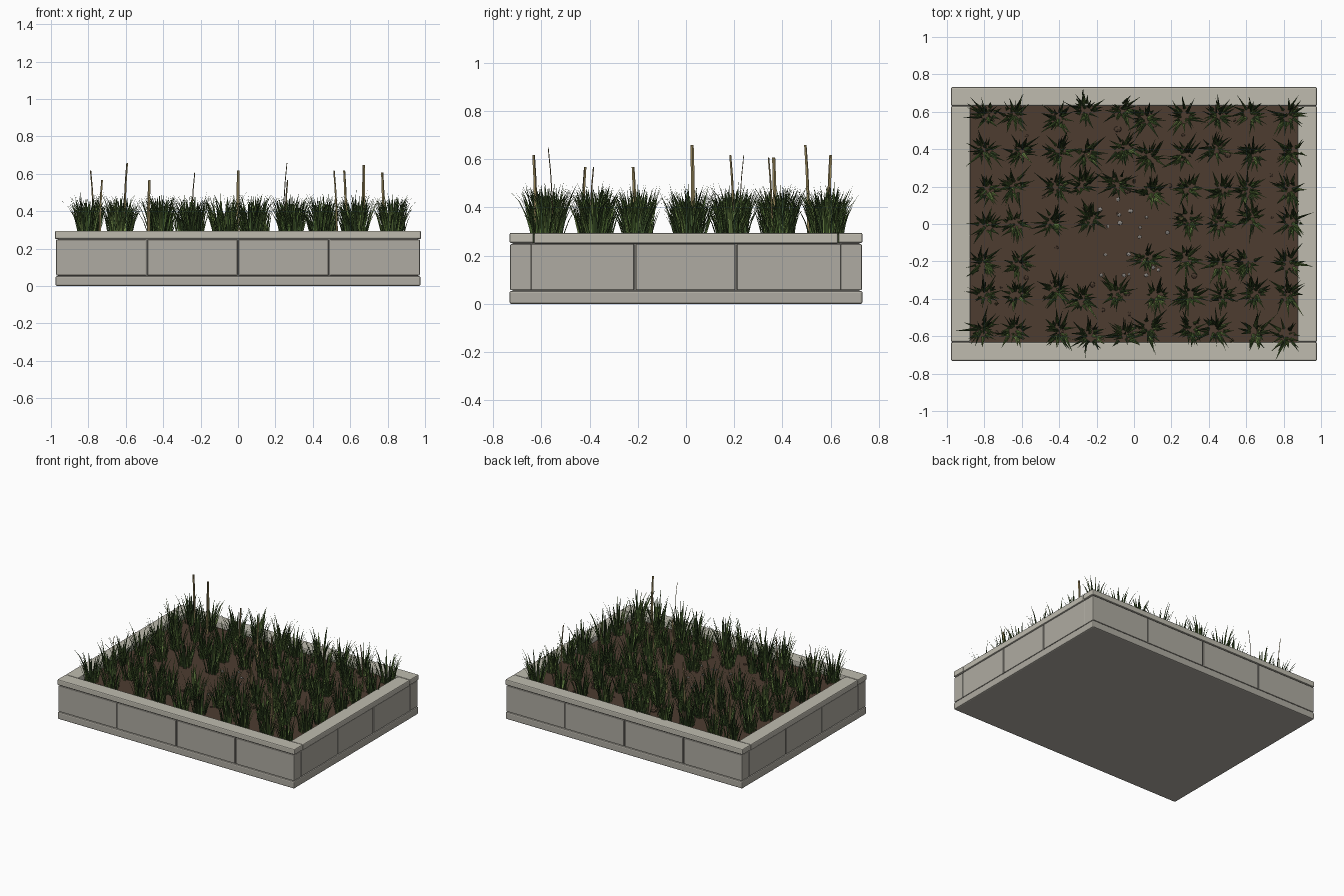
import bpy, bmesh, math, random
from mathutils import Vector

if "Cube" in bpy.data.objects:
    bpy.data.objects.remove(bpy.data.objects["Cube"])

random.seed(7)
SOIL_Z = 0.255


def material(name, r, g, b):
    m = bpy.data.materials.new(name)
    m.diffuse_color = (r, g, b, 1)
    m.use_nodes = True
    m.node_tree.nodes["Principled BSDF"].inputs["Base Color"].default_value = m.diffuse_color
    return m


COPING = material("pale_stone", 0.52, 0.50, 0.43)
STONE = material("stone", 0.43, 0.41, 0.36)
JOINT = material("dark_joint", 0.16, 0.155, 0.14)
SOIL = material("soil", 0.075, 0.046, 0.03)
PEBBLE = material("pebble", 0.30, 0.28, 0.26)
GREENS = [material("dark_grass", 0.04, 0.075, 0.022),
          material("mid_grass", 0.075, 0.14, 0.032),
          material("light_grass", 0.16, 0.25, 0.065)]
STRAW = material("straw", 0.32, 0.25, 0.11)


def box(name, x0, x1, y0, y1, z0, z1, mat, bevel=0.0):
    bm = bmesh.new()
    bmesh.ops.create_cube(bm, size=1)
    for v in bm.verts:
        v.co = ((x0 + x1) / 2 + v.co.x * (x1 - x0),
                (y0 + y1) / 2 + v.co.y * (y1 - y0),
                (z0 + z1) / 2 + v.co.z * (z1 - z0))
    ob = finish(name, bm, [mat])
    if bevel:
        b = ob.modifiers.new("edge", 'BEVEL')
        b.width, b.segments = bevel, 2
    return ob


def finish(name, bm, mats):
    me = bpy.data.meshes.new(name)
    bm.to_mesh(me)
    bm.free()
    for m in mats:
        me.materials.append(m)
    ob = bpy.data.objects.new(name, me)
    bpy.context.collection.objects.link(ob)
    return ob


# Base slab and recessed core that shows in the joints
X, Y, W = 0.975, 0.732, 0.10
box("base_plinth", -X, X, -Y, Y, 0, 0.054, STONE, 0.008)
for s in (-1, 1):
    ys, xs = sorted((s * (Y - 0.012), s * (Y - W))), sorted((s * (X - 0.012), s * (X - W)))
    box("core_long", -X + 0.012, X - 0.012, *ys, 0.05, 0.255, JOINT)
    box("core_short", *xs, -Y + W, Y - W, 0.05, 0.255, JOINT)

# Wall blocks: four on each long side, three on each short side
T, G = 0.09, 0.004
for s in (-1, 1):
    ys = sorted((s * (Y - 0.003), s * (Y - T)))
    for i in range(4):
        x0, x1 = -X + i * X / 2, -X + (i + 1) * X / 2
        box("long_block", x0 + (G if i else 0.003), x1 - (G if i < 3 else 0.003), *ys,
            0.057, 0.248, STONE, 0.004)
    xs = sorted((s * (X - 0.003), s * (X - T)))
    cuts = [-Y + T, -0.212, 0.208, Y - T]
    for i in range(3):
        box("short_block", *xs, cuts[i] + (G if i else 0), cuts[i + 1] - (G if i < 2 else 0),
            0.057, 0.248, STONE, 0.004)

# Coping stones
for s in (-1, 1):
    box("long_coping", -X - 0.003, X + 0.003, *sorted((s * Y, s * (Y - W))), 0.253, 0.295, COPING, 0.007)
    box("short_coping", *sorted((s * (X + 0.003), s * (X - W))), -Y + W + 0.002, Y - W - 0.002,
        0.25, 0.294, COPING, 0.007)

# Soil bed, closed underneath
box("soil_bed", -X + W - 0.01, X - W + 0.01, -Y + W - 0.01, Y - W + 0.01, 0.03, SOIL_Z, SOIL)


def lumps(name, n, rx, ry, cx, cy, rmin, rmax, mat):
    bm = bmesh.new()
    for _ in range(n):
        r = random.uniform(rmin, rmax)
        c = Vector((cx + random.uniform(-rx, rx), cy + random.uniform(-ry, ry), SOIL_Z + r * 0.2))
        new = bmesh.ops.create_icosphere(bm, subdivisions=1, radius=r)["verts"]
        sx = random.uniform(0.8, 1.3)
        for v in new:
            v.co = Vector((v.co.x * sx, v.co.y, v.co.z * 0.6)) + c
    return finish(name, bm, [mat])


# Pebbles in the bare middle, soil clods all over
lumps("pebbles", 18, 0.2, 0.22, 0.0, -0.08, 0.008, 0.014, PEBBLE)
lumps("soil_clods", 40, 0.82, 0.58, 0, 0, 0.008, 0.018, SOIL)


def blade(bm, base, ang, length, lean, curl, width, mat, segs=4, taper=1.0):
    """Folded ribbon that arches outwards along heading ang."""
    out = Vector((math.cos(ang), math.sin(ang), 0))
    side = Vector((-out.y, out.x, 0))
    p, rows = Vector(base), []
    for i in range(segs + 1):
        t = i / segs
        w = width * (1 - taper * t ** 1.6) * 0.5
        tilt = lean + curl * t * t
        step = out * math.sin(tilt) + Vector((0, 0, math.cos(tilt)))
        if i == segs and taper == 1.0:
            row = [p.copy()]
        else:
            row = [p - side * w, p - out * w * 0.4, p + side * w]
        for q in row:
            q.x = max(-0.998, min(0.998, q.x))
        rows.append([bm.verts.new(q) for q in row])
        p = p + step * (length / segs)
    for a, b in zip(rows, rows[1:]):
        for k in range(2):
            quad = [a[k], a[k + 1], b[k + 1], b[k]] if len(b) == 3 else [a[k], a[k + 1], b[0]]
            bm.faces.new(quad).material_index = mat


# Grass tufts planted on a jittered grid, middle left bare
columns = [-0.81, -0.62, -0.43, -0.25, -0.08, 0.09, 0.28, 0.46, 0.63, 0.83]
lines = [-0.58, -0.38, -0.19, 0.01, 0.19, 0.38, 0.58]
bare = {(4, 3), (5, 3), (4, 2), (3, 2), (2, 2)}
bm = bmesh.new()
for i, cx in enumerate(columns):
    for j, cy in enumerate(lines):
        if (i, j) in bare:
            continue
        x, y = cx + random.uniform(-0.03, 0.03), cy + random.uniform(-0.025, 0.025)
        size = random.uniform(0.9, 1.08)
        for _ in range(30):
            a = random.uniform(0, 2 * math.pi)
            r = 0.045 * math.sqrt(random.random())
            base = (x + r * math.cos(a), y + r * math.sin(a), SOIL_Z - 0.005)
            blade(bm, base, a + random.uniform(-0.5, 0.5), size * random.uniform(0.14, 0.255),
                  random.uniform(0.02, 0.32), random.uniform(0.1, 1.0),
                  random.uniform(0.012, 0.021), random.choice((0, 0, 1, 1, 2)))
finish("grass_tufts", bm, GREENS)

# Dry stalks standing above the grass: x, y, tip height
stalks = [(-0.77, 0.59, 0.62), (-0.61, 0.51, 0.66), (-0.74, -0.43, 0.57), (-0.48, -0.40, 0.57),
          (-0.25, 0.37, 0.61), (0.0, 0.22, 0.62), (0.24, 0.03, 0.66), (0.53, -0.62, 0.62),
          (0.58, 0.20, 0.62), (0.67, -0.55, 0.65), (0.78, 0.36, 0.61), (0.25, -0.21, 0.57)]
bm = bmesh.new()
for x, y, top in stalks:
    blade(bm, (x, y, SOIL_Z - 0.005), random.uniform(0, 6.28), (top - SOIL_Z) * 1.01,
          0.03, 0.12, 0.018, 0, segs=4, taper=0.25)
finish("dry_stalks", bm, [STRAW])
